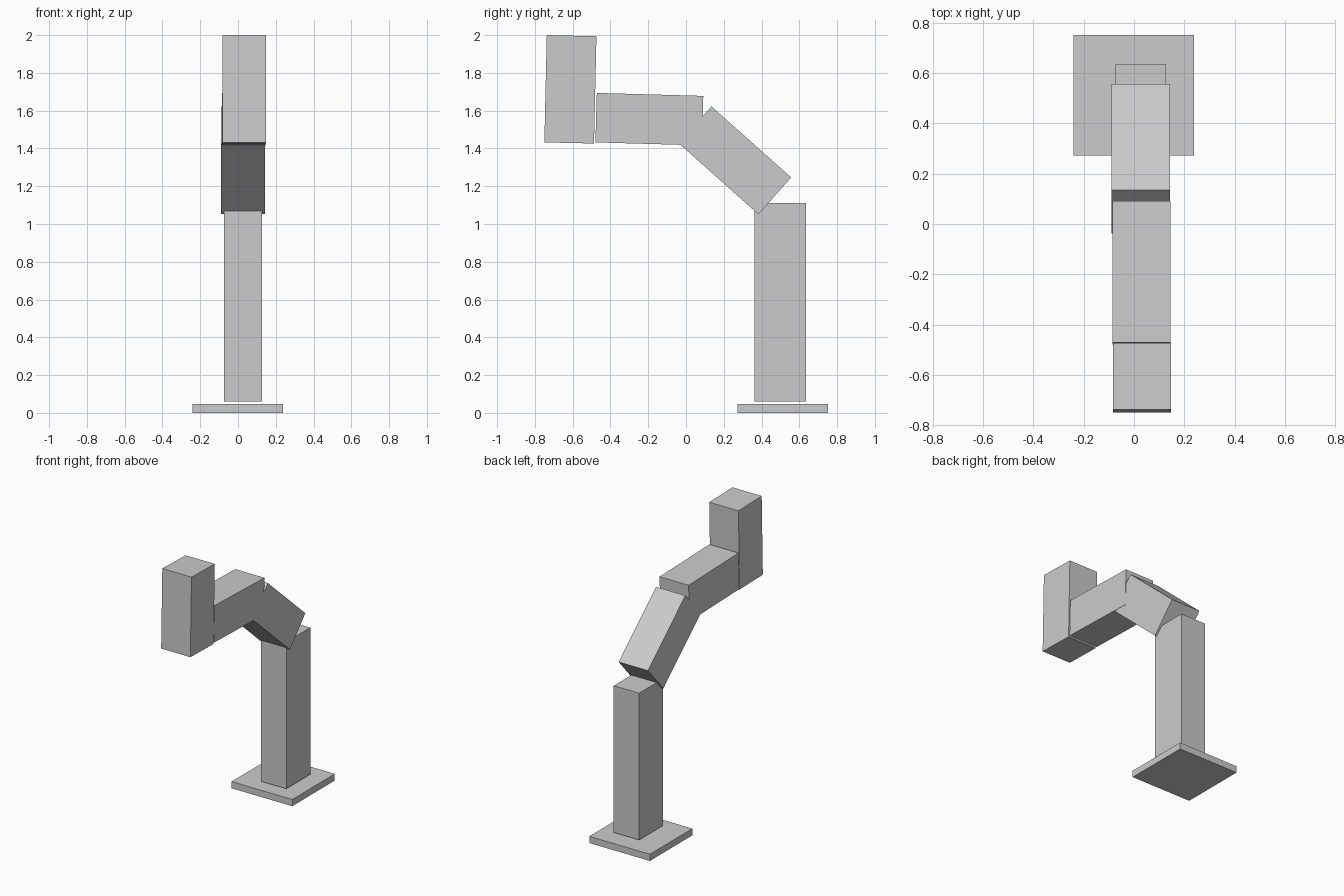
import bpy
from math import radians

if "Cube" in bpy.data.objects:
    bpy.data.objects.remove(bpy.data.objects["Cube"])


def block(name, x_range, centre_yz, depth, height, tilt=0.0):
    """Box spanning x_range, centred at (y, z), tilted in degrees about x."""
    x0, x1 = x_range
    bpy.ops.mesh.primitive_cube_add(
        size=1,
        location=((x0 + x1) / 2, *centre_yz),
        rotation=(radians(tilt), 0, 0))
    ob = bpy.context.object
    ob.name = name
    ob.scale = (x1 - x0, depth, height)
    bpy.ops.object.transform_apply(location=False, rotation=False, scale=True)
    return ob


# Foot plate and upright, with the small gap between them
block("base_plate", (-0.241, 0.239), (0.512, 0.024), 0.48, 0.048)
block("column", (-0.073, 0.128), (0.4985, 0.585), 0.271, 1.05)

# Jointed arm: sloping, level and upright links
block("lower_arm", (-0.089, 0.143), (0.259, 1.337), 0.565, 0.261, -41.7)
block("upper_arm", (-0.085, 0.145), (-0.194, 1.555), 0.564, 0.262, -1.6)
block("end_link", (-0.083, 0.148), (-0.612, 1.713), 0.263, 0.568, -1.3)
